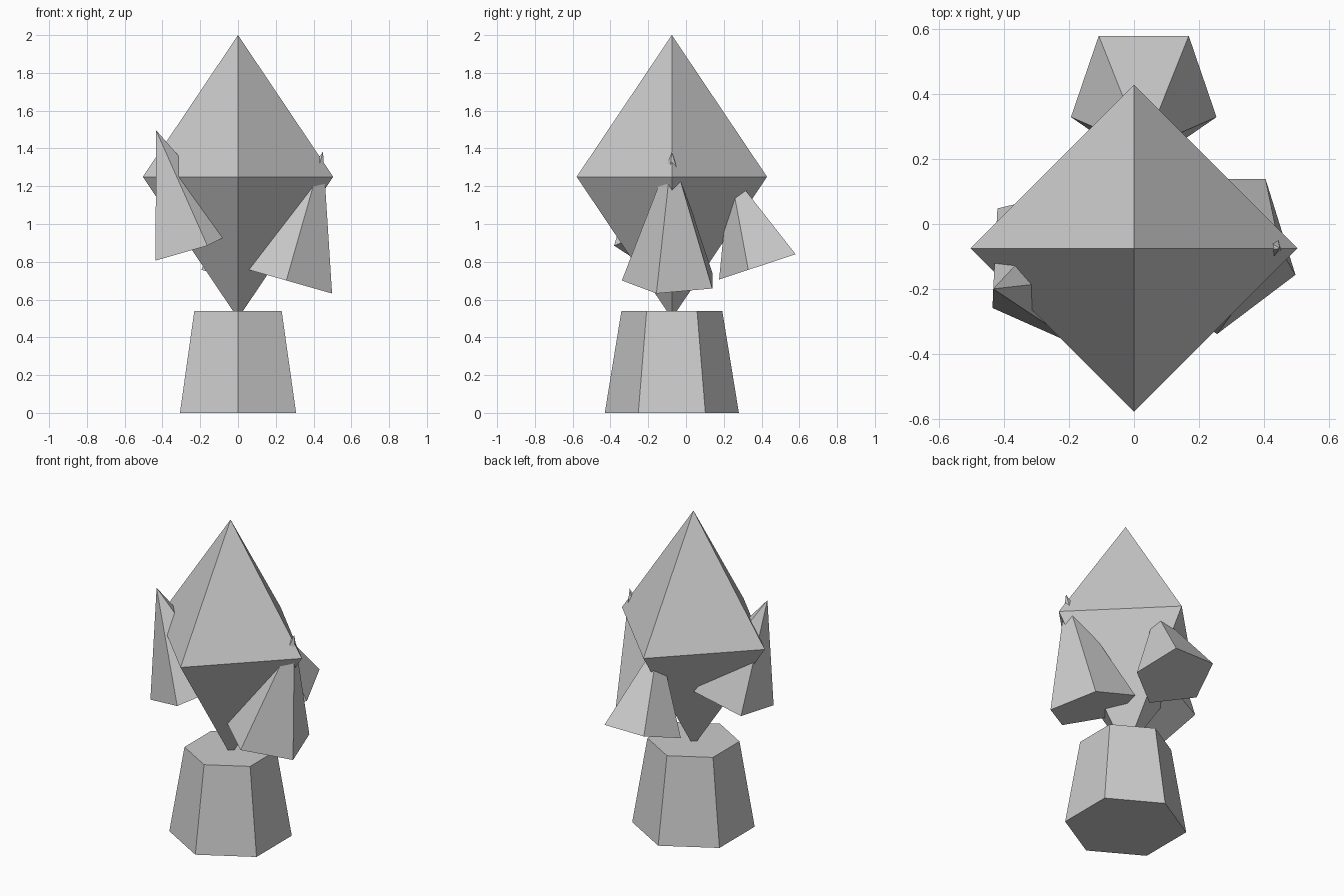
import bpy, bmesh, math
from mathutils import Vector

if "Cube" in bpy.data.objects:
    bpy.data.objects.remove(bpy.data.objects["Cube"])

CY = -0.075  # axis of the base and main crystal


def make_object(name, verts, faces):
    mesh = bpy.data.meshes.new(name)
    bm = bmesh.new()
    vs = [bm.verts.new(v) for v in verts]
    for f in faces:
        bm.faces.new([vs[i] for i in f])
    bmesh.ops.recalc_face_normals(bm, faces=bm.faces)
    bm.to_mesh(mesh)
    bm.free()
    obj = bpy.data.objects.new(name, mesh)
    bpy.context.collection.objects.link(obj)
    return obj


def ring(center, u, v, radius, n):
    return [center + radius * (math.cos(2 * math.pi * i / n) * u + math.sin(2 * math.pi * i / n) * v)
            for i in range(n)]


def shard(name, center, apex, corner, radius, n=5):
    """Pyramid whose base faces away from the apex, with one base vertex towards corner."""
    center, apex, corner = Vector(center), Vector(apex), Vector(corner)
    axis = (apex - center).normalized()
    u = corner - center
    u = (u - u.dot(axis) * axis).normalized()
    verts = ring(center, u, axis.cross(u), radius, n) + [apex]
    faces = [(i, (i + 1) % n, n) for i in range(n)] + [tuple(range(n))]
    return make_object(name, verts, faces)


X, Y = Vector((1, 0, 0)), Vector((0, 1, 0))

# Hexagonal tapered base
low = ring(Vector((0, CY, 0)), Y, -X, 0.355, 6)
high = ring(Vector((0, CY, 0.54)), Y, -X, 0.267, 6)
make_object("base", low + high,
            [(i, (i + 1) % 6, (i + 1) % 6 + 6, i + 6) for i in range(6)]
            + [tuple(range(6)), tuple(range(6, 12))])

# Main eight-sided crystal standing on its tip
belt = ring(Vector((0, CY, 1.25)), X, Y, 0.504, 4)
make_object("main_crystal", belt + [Vector((0, CY, 2.0)), Vector((0, CY, 0.5))],
            [(i, (i + 1) % 4, t) for i in range(4) for t in (4, 5)])

# Five-sided shards poking through the main crystal
shard("back_shard", (0.03, 0.399, 0.78), (0.03, 0.232, 1.284), (0.03, 0.175, 0.705), 0.236)
shard("right_shard", (0.256, CY, 0.701), (0.45, CY, 1.383), (0.256, -0.34, 0.701), 0.2645)
shard("left_shard", (-0.227, -0.125, 0.895), (-0.434, -0.2, 1.497), (-0.434, -0.258, 0.80), 0.264)
